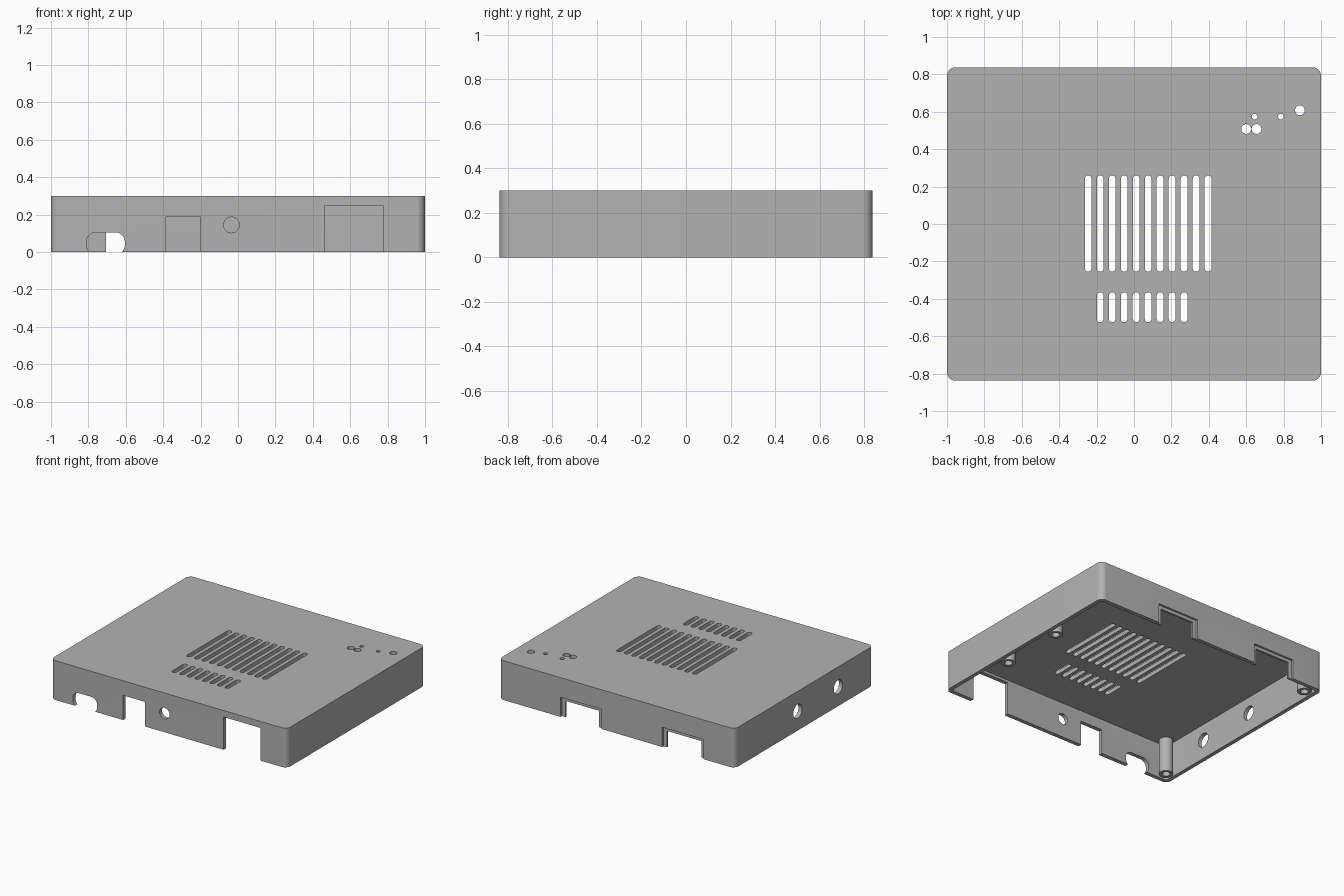
import bpy, bmesh, math
from mathutils import Vector

cube = bpy.data.objects.get("Cube")
if cube:
    bpy.data.objects.remove(cube, do_unlink=True)

grey = bpy.data.materials.new("plain_grey")
grey.use_nodes = True
grey.diffuse_color = (0.45, 0.45, 0.45, 1)
grey.node_tree.nodes["Principled BSDF"].inputs["Base Color"].default_value = grey.diffuse_color

HALF_X, HALF_Y, HEIGHT = 1.0, 0.8375, 0.30
WALL, CEILING = 0.03, 0.27


def rounded(u0, u1, v0, v1, r=0.0, steps=8):
    """Outline of a rectangle with round corners; a large radius gives a slot or circle."""
    pts = []
    centres = [(u1 - r, v1 - r), (u0 + r, v1 - r), (u0 + r, v0 + r), (u1 - r, v0 + r)]
    for quarter, (cu, cv) in enumerate(centres):
        for i in range(steps + 1):
            a = (quarter + i / steps) * math.pi / 2
            p = Vector((cu + r * math.cos(a), cv + r * math.sin(a)))
            if not pts or (p - pts[-1]).length > 1e-5:
                pts.append(p)
    if (pts[0] - pts[-1]).length < 1e-5:
        pts.pop()
    return pts


def circle(u, v, r):
    return rounded(u - r, u + r, v - r, v + r, r)


def prism(bm, outline, axis, lo, hi):
    """Extrude an outline along one axis into the bmesh."""
    place = {"x": lambda p, w: (w, p.x, p.y),
             "y": lambda p, w: (p.x, w, p.y),
             "z": lambda p, w: (p.x, p.y, w)}[axis]
    a = [bm.verts.new(place(p, lo)) for p in outline]
    b = [bm.verts.new(place(p, hi)) for p in outline]
    bm.faces.new(a)
    bm.faces.new(b[::-1])
    for i in range(len(a)):
        j = (i + 1) % len(a)
        bm.faces.new((a[j], a[i], b[i], b[j]))


def finish(bm, name):
    bmesh.ops.recalc_face_normals(bm, faces=bm.faces)
    mesh = bpy.data.meshes.new(name)
    bm.to_mesh(mesh)
    bm.free()
    mesh.materials.append(grey)
    obj = bpy.data.objects.new(name, mesh)
    bpy.context.collection.objects.link(obj)
    return obj


def select(obj):
    bpy.ops.object.select_all(action="DESELECT")
    obj.select_set(True)
    bpy.context.view_layer.objects.active = obj


def cut(target, shapes):
    """Subtract a list of (outline, axis, lo, hi) prisms from the target."""
    bm = bmesh.new()
    for shape in shapes:
        prism(bm, *shape)
    cutter = finish(bm, "cutter")
    cutter.hide_render = True
    mod = target.modifiers.new("cut", "BOOLEAN")
    mod.operation, mod.solver, mod.object = "DIFFERENCE", "EXACT", cutter
    select(target)
    bpy.ops.object.modifier_apply(modifier=mod.name)
    bpy.data.objects.remove(cutter, do_unlink=True)


def smooth(obj):
    select(obj)
    bpy.ops.object.shade_smooth_by_angle(angle=math.radians(30))


# Case shell, hollow and open underneath
bm = bmesh.new()
prism(bm, rounded(-HALF_X, HALF_X, -HALF_Y, HALF_Y, 0.045), "z", 0, HEIGHT)
shell = finish(bm, "case_shell")
ix, iy = HALF_X - WALL, HALF_Y - WALL
cut(shell, [(rounded(-ix, ix, -iy, iy, 0.02), "z", -0.1, CEILING)])

# Vent slots and indicator holes in the top
top = (CEILING - 0.05, HEIGHT + 0.05)
openings = []
for first, count, y0, y1 in ((-0.245, 11, -0.255, 0.26), (-0.181, 8, -0.525, -0.365)):
    for i in range(count):
        x = first + i * 0.0641
        openings.append((rounded(x - 0.018, x + 0.018, y0, y1, 0.018), "z", *top))
for x, y, r in ((0.60, 0.508, 0.026), (0.655, 0.508, 0.026), (0.645, 0.574, 0.015),
                (0.785, 0.574, 0.015), (0.887, 0.608, 0.026)):
    openings.append((circle(x, y, r), "z", *top))
cut(shell, openings)

# Connector openings in the front wall and round holes in the right wall
front = (-HALF_Y - 0.05, -iy + 0.03)
side = (-HALF_X - 0.05, -ix + 0.03)
cut(shell, [
    (rounded(-0.81, -0.605, -0.012, 0.105, 0.05), "y", *front),
    (rounded(-0.385, -0.20, -0.1, 0.188), "y", *front),
    (circle(-0.035, 0.145, 0.042), "y", *front),
    (rounded(0.465, 0.775, -0.1, 0.25), "y", *front),
    (circle(-0.41, 0.147, 0.053), "x", *side),
    (circle(0.08, 0.147, 0.053), "x", *side),
])

# Stepped notches in the back wall: a wide outer recess, then a narrower opening
notches = ((0.13, 0.475), (-0.735, -0.385))
cut(shell, [(rounded(a, b, -0.1, 0.15), "y", HALF_Y - 0.015, HALF_Y + 0.05)
            for a, b in notches])
cut(shell, [(rounded(a + 0.03, b - 0.03, -0.12, 0.125), "y", iy - 0.03, HALF_Y + 0.06)
            for a, b in notches])
smooth(shell)

# Hollow screw posts hanging from the ceiling
for i, (x, y) in enumerate(((-0.915, -0.745), (-0.915, 0.745), (0.91, 0.24), (0.91, -0.27))):
    bm = bmesh.new()
    prism(bm, circle(x, y, 0.05), "z", 0.003, CEILING + 0.005)
    post = finish(bm, f"screw_post_{i + 1}")
    cut(post, [(circle(x, y, 0.028), "z", -0.05, 0.22)])
    smooth(post)
